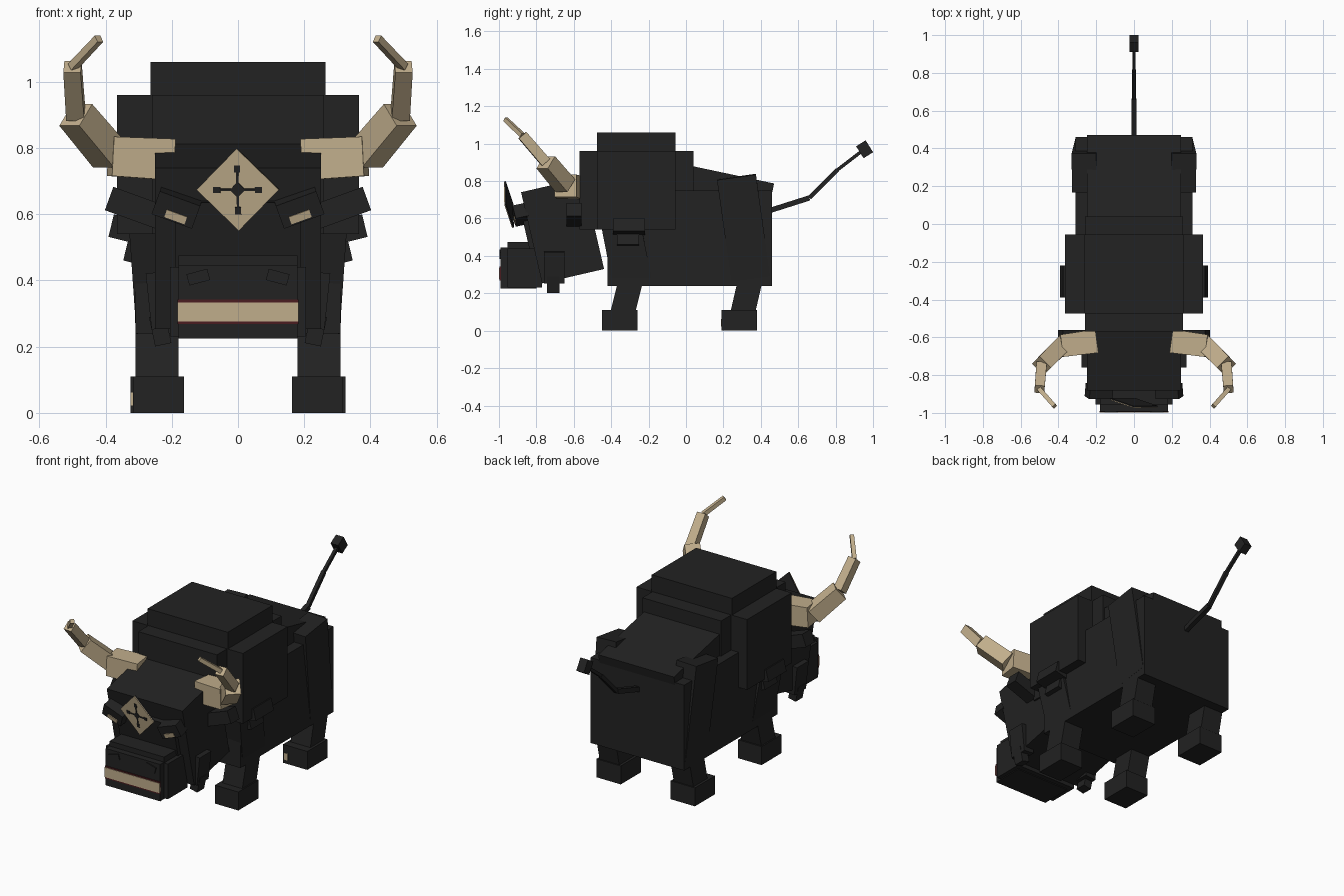
import bpy
import bmesh
from math import radians
from mathutils import Matrix, Vector, Euler

old = bpy.data.objects.get("Cube")
if old:
    bpy.data.objects.remove(old, do_unlink=True)


def material(name, rgb):
    m = bpy.data.materials.new(name)
    m.use_nodes = True
    m.diffuse_color = (*rgb, 1)
    m.node_tree.nodes["Principled BSDF"].inputs["Base Color"].default_value = (*rgb, 1)
    return m


HIDE = material("black hide", (0.016, 0.016, 0.016))
HORN = material("horn tan", (0.53, 0.42, 0.26))
GUM = material("dark red gum", (0.07, 0.012, 0.014))


def solid(name, size, matrix, mat=HIDE, taper=1.0):
    """Box placed by a matrix; its top end is scaled by taper."""
    bm = bmesh.new()
    bmesh.ops.create_cube(bm, size=1)
    for v in bm.verts:
        k = taper if v.co.z > 0 else 1
        v.co = Vector((v.co.x * size[0] * k, v.co.y * size[1] * k, v.co.z * size[2]))
    bmesh.ops.transform(bm, matrix=matrix, verts=bm.verts)
    mesh = bpy.data.meshes.new(name)
    bm.to_mesh(mesh)
    bm.free()
    mesh.materials.append(mat)
    ob = bpy.data.objects.new(name, mesh)
    bpy.context.collection.objects.link(ob)
    return ob


def box(name, centre, size, rot=(0, 0, 0), mat=HIDE):
    turn = Euler([radians(a) for a in rot]).to_matrix().to_4x4()
    return solid(name, size, Matrix.Translation(centre) @ turn, mat)


def pair(name, centre, size, rot=(0, 0, 0), mat=HIDE):
    x, y, z = centre
    box(name + "_left", centre, size, rot, mat)
    box(name + "_right", (-x, y, z), size, (rot[0], -rot[1], -rot[2]), mat)


def span(name, lo, hi):
    """Box from its low and high corners, symmetric in x."""
    w, y0, z0 = lo
    _, y1, z1 = hi
    return box(name, (0, (y0 + y1) / 2, (z0 + z1) / 2), (2 * w, y1 - y0, z1 - z0))


def rod(name, a, b, width, mat=HIDE, taper=1.0):
    a, b = Vector(a), Vector(b)
    turn = (b - a).to_track_quat('Z', 'Y').to_matrix().to_4x4()
    place = Matrix.Translation((a + b) / 2) @ turn
    solid(name, (width, width, (b - a).length), place, mat, taper)


# Body and stepped hump
span("body", (0.31, -0.42, 0.24), (0, 0.46, 0.75))
span("hump_core", (0.26, -0.57, 0.54), (0, 0.04, 0.96))
span("hump_sides", (0.365, -0.475, 0.54), (0, -0.055, 0.96))
span("hump_top", (0.265, -0.475, 0.9), (0, -0.055, 1.06))
box("sloping_rump", (0, 0.235, 0.735), (0.5, 0.44, 0.2), (-12, 0, 0))

# Shoulders, haunches and shaggy tufts
pair("shoulder", (0.25, -0.32, 0.43), (0.14, 0.21, 0.34), (11, 4, 0))
pair("haunch", (0.255, 0.308, 0.55), (0.13, 0.21, 0.55), (8, 2, 0))
pair("upper_tuft", (0.32, -0.305, 0.55), (0.13, 0.17, 0.07), (0, -14, 0))
pair("lower_tuft", (0.28, -0.31, 0.48), (0.12, 0.12, 0.07), (0, -14, 0))

# Legs and hooves
pair("front_leg", (0.245, -0.315, 0.19), (0.13, 0.13, 0.25), (-14, 0, 0))
pair("front_hoof", (0.24, -0.355, 0.055), (0.155, 0.19, 0.11))
pair("hind_leg", (0.245, 0.325, 0.19), (0.13, 0.13, 0.25), (-13, 0, 0))
pair("hind_hoof", (0.245, 0.285, 0.055), (0.16, 0.19, 0.11))
for side, x in (("left", 0.185), ("right", -0.312)):
    box("hoof_mark_" + side, (x, 0.189, 0.042), (0.024, 0.004, 0.04), mat=HORN)

# Head
box("head", (0, -0.66, 0.535), (0.5, 0.34, 0.5), (13, 0, 0))
box("nose_bridge", (0, -0.8, 0.5), (0.38, 0.1, 0.3), (13, 0, 0))
span("muzzle", (0.205, -0.955, 0.23), (0, -0.77, 0.44))
span("muzzle_front", (0.18, -0.992, 0.225), (0, -0.8, 0.445))
span("nose_pad", (0.18, -0.955, 0.42), (0, -0.82, 0.475))
pair("nostril", (0.12, -0.992, 0.41), (0.065, 0.012, 0.035), (0, 15, 0))
pair("jaw_fur", (0.235, -0.705, 0.34), (0.07, 0.11, 0.17), (0, 6, 0))
pair("jaw_fur_tip", (0.235, -0.71, 0.25), (0.05, 0.065, 0.09), (0, 12, 0))
pair("ear", (0.3, -0.6, 0.615), (0.19, 0.08, 0.075), (0, -20, 0))
pair("brow", (0.185, -0.885, 0.62), (0.13, 0.07, 0.075), (13, -20, 0))
pair("eye", (0.188, -0.916, 0.592), (0.065, 0.006, 0.024), (13, -20, 0), HORN)

# Mouth
box("gums", (0, -0.993, 0.305), (0.364, 0.006, 0.074), mat=GUM)
box("teeth", (0, -0.996, 0.305), (0.364, 0.006, 0.058), mat=HORN)

# Diamond forehead plate with a cross of dots
plate = (Matrix.Translation((0, -0.945, 0.675))
         @ Matrix.Rotation(radians(-9), 4, 'Z') @ Matrix.Rotation(radians(10), 4, 'X'))
diamond = Matrix.Rotation(radians(45), 4, 'Y')
solid("forehead_plate", (0.178, 0.006, 0.178), plate @ diamond)
solid("forehead_face", (0.178, 0.004, 0.178),
      plate @ Matrix.Translation((0, -0.005, 0)) @ diamond, HORN)
solid("plate_centre", (0.034, 0.004, 0.034),
      plate @ Matrix.Translation((0, -0.008, 0)) @ diamond)
for i in range(4):
    arm = plate @ Matrix.Rotation(radians(90 * i), 4, 'Y')
    solid(f"plate_dot_{i}", (0.018, 0.004, 0.022), arm @ Matrix.Translation((0, -0.008, 0.064)))
    solid(f"plate_line_{i}", (0.007, 0.004, 0.05), arm @ Matrix.Translation((0, -0.008, 0.04)))

# Horns: four narrowing segments on each side
path = [(0.2, -0.62, 0.765), (0.385, -0.645, 0.775), (0.49, -0.75, 0.9),
        (0.5, -0.875, 1.045), (0.42, -0.965, 1.13)]
widths = [0.125, 0.09, 0.055, 0.024]
for side, s in (("left", 1), ("right", -1)):
    pts = [(s * x, y, z) for x, y, z in path]
    for i, w in enumerate(widths):
        rod(f"horn_{side}_{i}", pts[i], pts[i + 1], w, HORN, 0.95)

# Tail
tail = [(0, 0.44, 0.64), (0, 0.66, 0.71), (0, 0.81, 0.86), (0, 0.94, 0.96)]
for i, w in enumerate((0.028, 0.022, 0.018)):
    rod(f"tail_{i}", tail[i], tail[i + 1], w)
box("tail_tip", (0, 0.955, 0.97), (0.05, 0.06, 0.075), (32, 0, 0))
